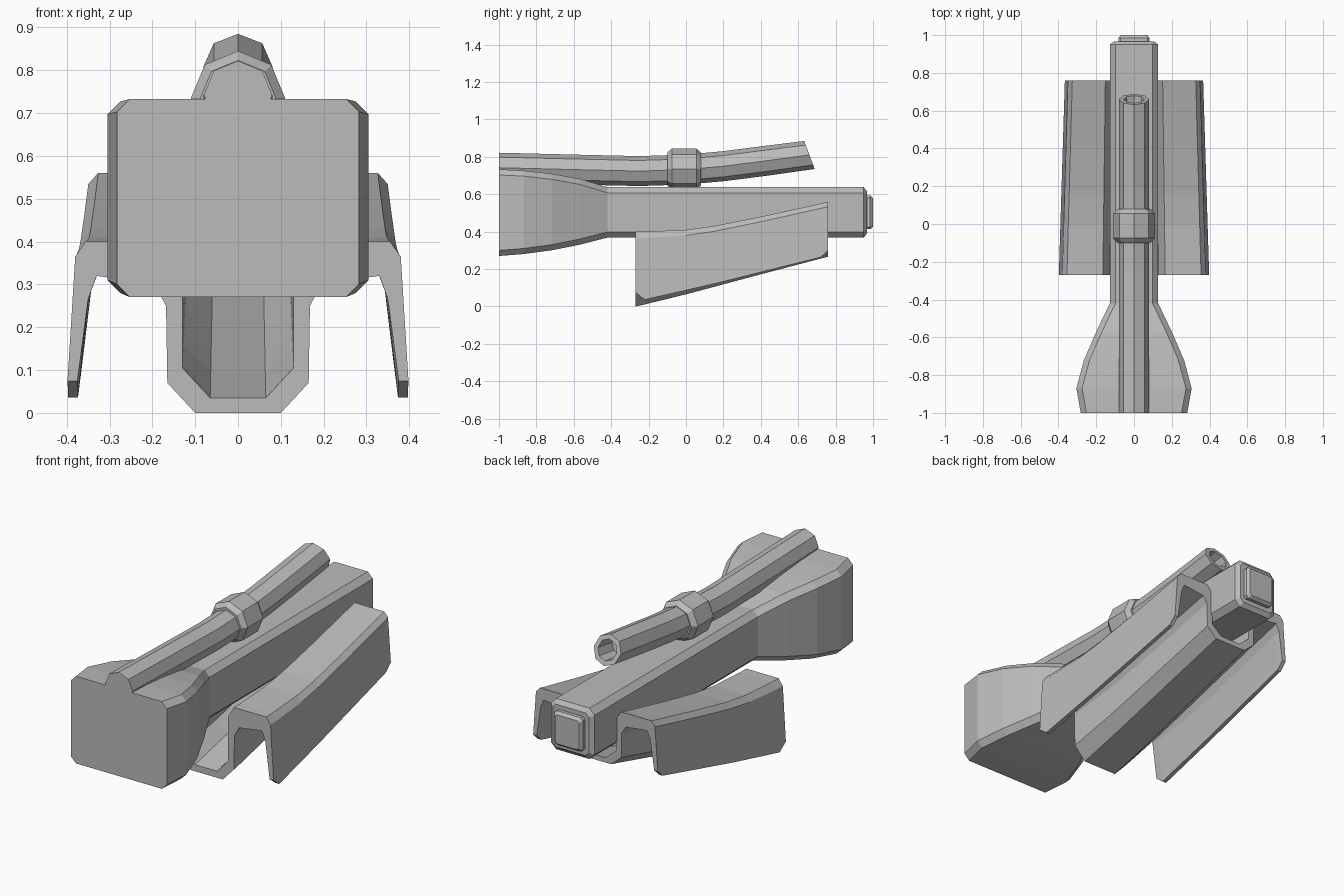
import bpy, bmesh, math
from mathutils import Vector

cube = bpy.data.objects.get("Cube")
if cube:
    bpy.data.objects.remove(cube, do_unlink=True)

grey = bpy.data.materials.new("plain_grey")
grey.use_nodes = True
COLOUR = (0.5, 0.5, 0.5, 1)
grey.diffuse_color = COLOUR
grey.node_tree.nodes["Principled BSDF"].inputs["Base Color"].default_value = COLOUR


def loft(name, rings, cap_strip=False):
    """Skin closed rings; cap_strip fills the ends of a folded sheet with quads."""
    bm = bmesh.new()
    rows = [[bm.verts.new(p) for p in ring] for ring in rings]
    n = len(rows[0])
    for a, b in zip(rows, rows[1:]):
        for i in range(n):
            j = (i + 1) % n
            bm.faces.new((a[i], a[j], b[j], b[i]))
    for row in (rows[0], rows[-1]):
        if cap_strip:
            for i in range(n // 2 - 1):
                bm.faces.new((row[i], row[i + 1], row[n - 2 - i], row[n - 1 - i]))
        else:
            bm.faces.new(row)
    bmesh.ops.recalc_face_normals(bm, faces=bm.faces)
    mesh = bpy.data.meshes.new(name)
    bm.to_mesh(mesh)
    bm.free()
    mesh.materials.append(grey)
    obj = bpy.data.objects.new(name, mesh)
    bpy.context.collection.objects.link(obj)
    return obj


def chamfered_box(y, w, low, high, c):
    """Rectangle across the length with cut corners."""
    pts = [(w - c, low), (w, low + c), (w, high - c), (w - c, high)]
    pts += [(-x, z) for x, z in reversed(pts)]
    return [(x, y, z) for x, z in pts]


def octagon(centre, radius, slope=0.0):
    """Eight-sided ring with a corner on top, square to a sloping path."""
    up = Vector((0, -math.sin(slope), math.cos(slope)))
    side = Vector((1, 0, 0))
    turns = [math.pi * k / 4 for k in range(8)]
    return [Vector(centre) + radius * (side * math.sin(a) + up * math.cos(a)) for a in turns]


# Body: wide flared front block narrowing to a straight beam with an end plug
body = [(-1, 0.282, 0.27, 0.733), (-0.87, 0.305, 0.28, 0.727), (-0.72, 0.265, 0.30, 0.71),
        (-0.57, 0.2, 0.33, 0.683), (-0.42, 0.128, 0.368, 0.638), (0.95, 0.128, 0.368, 0.638)]
rings = [chamfered_box(*s, 0.03) for s in body]
rings += [chamfered_box(0.967, 0.106, 0.39, 0.616, 0.018),
          chamfered_box(0.967, 0.083, 0.413, 0.593, 0.012),
          chamfered_box(0.985, 0.083, 0.413, 0.593, 0.012),
          chamfered_box(1.0, 0.07, 0.426, 0.58, 0.01)]
loft("body", rings)

# Tube: gently curved, hollow at the rear
path = [(-1, 0.742), (-0.6, 0.732), (-0.25, 0.724), (0, 0.732), (0.2, 0.75),
        (0.42, 0.778), (0.66, 0.81)]
rings = []
for i, (y, z) in enumerate(path):
    before, after = path[max(i - 1, 0)], path[min(i + 1, len(path) - 1)]
    slope = math.atan2(after[1] - before[1], after[0] - before[0]) if i else 0
    if i == len(path) - 1:
        slope = 0.36
    rings.append(octagon((0, y, z), 0.08, slope))
rings.append(octagon((0, 0.66, 0.81), 0.055, 0.36))
rings.append(octagon((0, 0.55, 0.795), 0.05, 0.2))
loft("tube", rings)

# Collar around the tube
collar = [(-0.1, 0.088), (-0.075, 0.11), (0.055, 0.11), (0.08, 0.088)]
loft("collar", [octagon((0, y, 0.735), r) for y, r in collar])

# Folded skirt: trough under the body, rising into an arched panel on each side
upper = [(0.065, 0.035), (0.13, 0.105), (0.13, 0.34), (0.165, 0.40),
         (0.355, 0.40), (0.38, 0.365), (0.398, 0.075)]
under = [(0.10, 0.0), (0.165, 0.07), (0.168, 0.25), (0.195, 0.30),
         (0.33, 0.32), (0.35, 0.265), (0.375, 0.075)]
# Stations: y, bottom height, top height, panel tip height within the profile
stations = [(-0.27, 0, 0.40, 0.075), (-0.22, 0.011, 0.40, 0.026), (0, 0.065, 0.41, 0.025),
            (0.15, 0.105, 0.43, 0.02), (0.4, 0.172, 0.48, 0.015),
            (0.72, 0.256, 0.55, 0.01), (0.76, 0.266, 0.56, 0.048)]


def skirt_ring(y, low, high, tip):
    narrow = 1 - 0.08 * (y + 0.27) / 1.03
    def place(half):
        half = half[:-1] + [(half[-1][0], tip)]
        full = [(-x, z) for x, z in reversed(half)] + half
        return [(x * narrow, y, low + (high - low) * z / 0.4) for x, z in full]
    return place(upper) + place(under)[::-1]


loft("skirt", [skirt_ring(*s) for s in stations], cap_strip=True)
